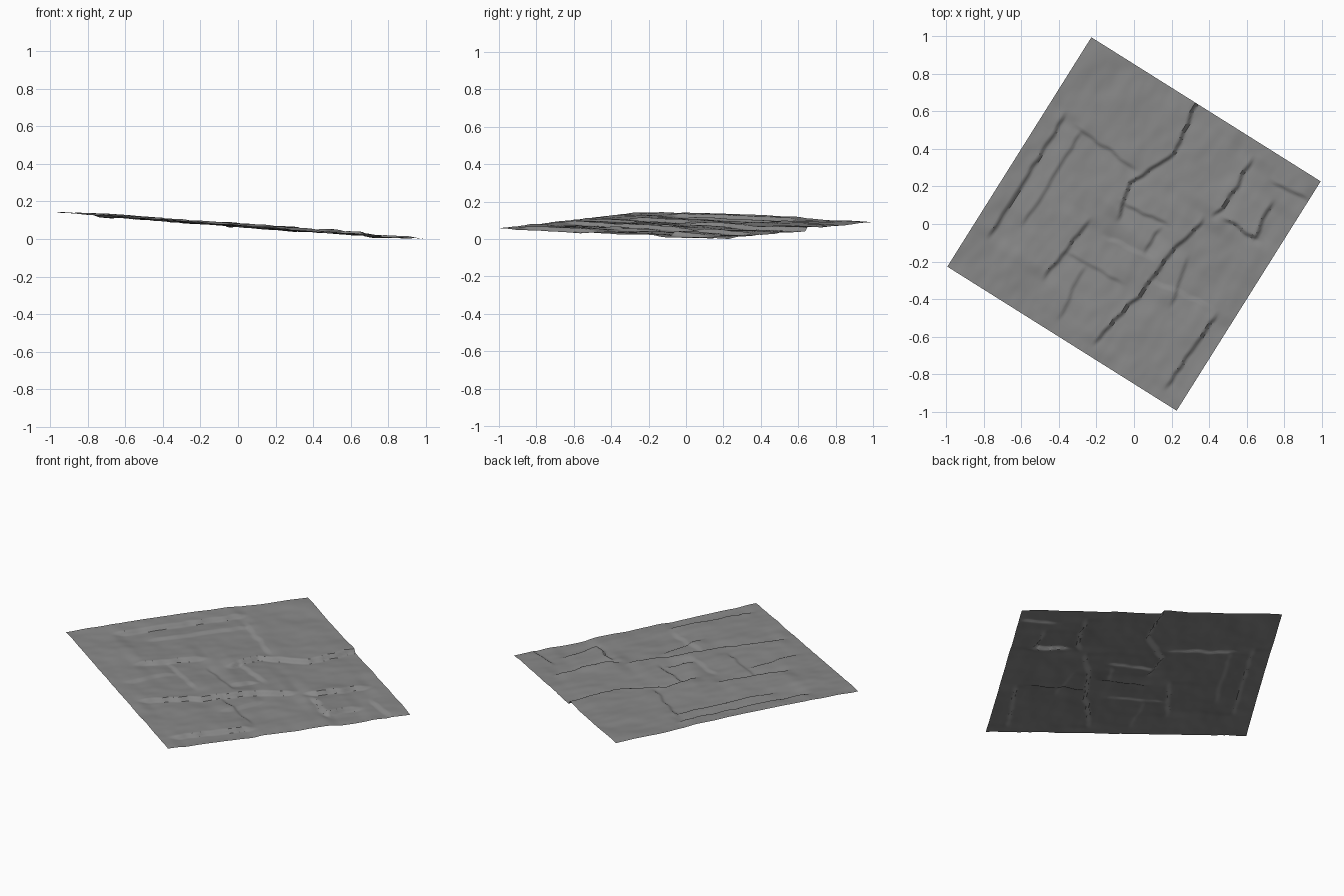
import bpy, bmesh, math
from mathutils import Vector, noise

if "Cube" in bpy.data.objects:
    bpy.data.objects.remove(bpy.data.objects["Cube"])

N = 150          # grid resolution
HALF = 0.722     # half side of the square slab
U = Vector((0.532, 0.847))     # long seams run this way
V = Vector((0.847, -0.532))    # layers step down this way


def smooth(a, b, t):
    t = max(0.0, min(1.0, (t - a) / (b - a)))
    return t * t * (3 - 2 * t)


def lerp_path(path, t):
    for (a, p), (b, q) in zip(path, path[1:]):
        if t <= b:
            return p + (q - p) * max(0.0, (t - a) / (b - a))
    return path[-1][1]


def ledge(path, s, t, size, reach=0.16):
    """Sharp drop across a seam path, fading out on both sides."""
    d = t - lerp_path(path, s) - 0.012 * noise.noise((s * 14, t * 3, 2))
    ends = smooth(path[0][0] - .05, path[0][0] + .03, s) * (1 - smooth(path[-1][0] - .03, path[-1][0] + .05, s))
    return size * ends * (0.5 - smooth(-0.012, 0.012, d)) * math.exp(-abs(d) / reach)


# seams along the layers: (u, v) path, height of drop
LONG = [
    ([(-.45, -.617), (.28, -.62)], .020),
    ([(-.30, -.50), (.25, -.50)], .012),
    ([(-.48, -.25), (-.13, -.21)], .020),
    ([(0, -.09), (.175, -.13), (.44, -.015), (.74, -.066)], .024),
    ([(-.63, .16), (-.27, .23), (-.02, .25), (.20, .30)], .022),
    ([(.28, .34), (.37, .36), (.61, .35)], .022),
    ([(-.08, .13), (.04, .13)], .016),
    ([(-.63, .61), (-.195, .63)], .020),
    ([(.29, .59), (.47, .56)], .022),
    ([(-.25, .40), (-.02, .34)], .012),
    ([(-.62, -.07), (-.35, -.10)], .010),
]
# cross seams: (v, u) path, height of drop
CROSS = [
    ([(-.52, .275), (-.165, .25)], -.012),
    ([(.41, .28), (.59, .28)], -.022),
    ([(.52, .58), (.70, .60)], -.014),
    ([(-.10, .06), (.14, .09)], -.014),
    ([(-.08, -.14), (.16, -.10)], .010),
    ([(.25, -.20), (.55, -.16)], .010),
    ([(-.2, -.32), (.1, -.30)], -.010),
]


def height(u, v):
    h = sum(ledge(p, u, v, a) for p, a in LONG)
    h += sum(ledge(p, v, u, a, .1) for p, a in CROSS)
    h += 0.007 * noise.noise((u * 4, v * 6, 0)) + 0.0025 * noise.noise((u * 11, v * 17, 5))
    return h


# rock face: tilted square sheet with layered relief
bm = bmesh.new()
bmesh.ops.create_grid(bm, x_segments=N, y_segments=N, size=HALF)
for vert in bm.verts:
    u, v = vert.co.x, vert.co.y
    p = U * u + V * v
    vert.co = (p.x, p.y, 0.085 - 0.072 * p.x + height(u, v))
bmesh.ops.recalc_face_normals(bm, faces=bm.faces)
if sum(f.normal.z for f in bm.faces) < 0:
    bmesh.ops.reverse_faces(bm, faces=bm.faces)
low = min(v.co.z for v in bm.verts)
bmesh.ops.translate(bm, verts=bm.verts, vec=(0, 0, -low))

mesh = bpy.data.meshes.new("rock_face")
bm.to_mesh(mesh)
bm.free()
rock = bpy.data.objects.new("rock_face", mesh)
bpy.context.collection.objects.link(rock)
grey = bpy.data.materials.new("stone grey")
grey.diffuse_color = (0.25, 0.25, 0.25, 1)
grey.use_nodes = True
grey.node_tree.nodes["Principled BSDF"].inputs["Base Color"].default_value = grey.diffuse_color
mesh.materials.append(grey)
bpy.context.view_layer.objects.active = rock
rock.select_set(True)
bpy.ops.object.shade_smooth_by_angle(angle=math.radians(40))
